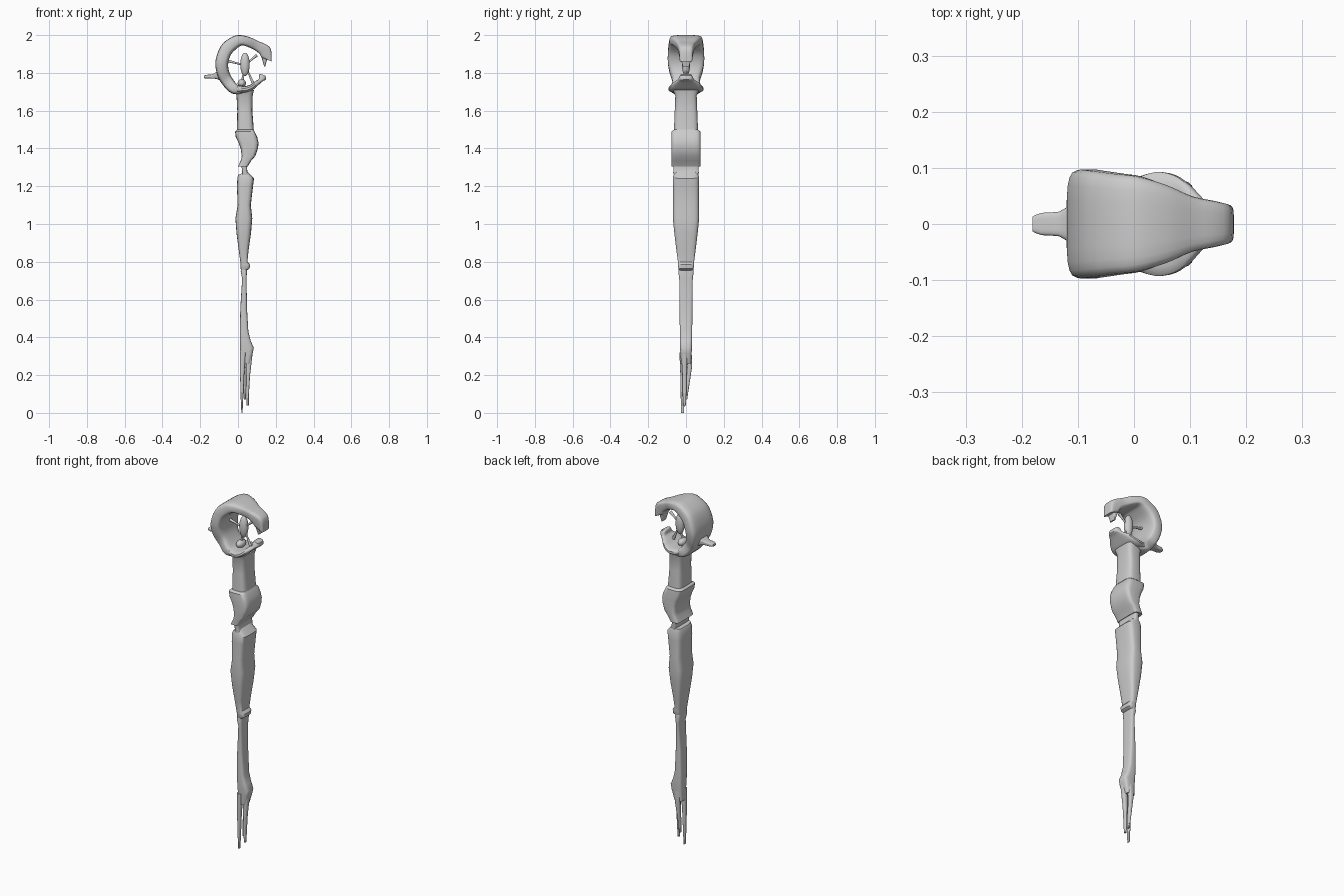
import bpy, bmesh, math
from mathutils import Vector


def catmull(rows, steps):
    """Smoothly resample rows of numbers."""
    if steps == 1:
        return rows
    out = []
    for i in range(len(rows) - 1):
        p0, p1 = rows[max(i - 1, 0)], rows[i]
        p2, p3 = rows[i + 1], rows[min(i + 2, len(rows) - 1)]
        for s in range(steps):
            t = s / steps
            out.append([0.5 * (2 * b + (c - a) * t + (2 * a - 5 * b + 4 * c - d) * t * t
                               + (3 * b - a - 3 * c + d) * t ** 3)
                        for a, b, c, d in zip(p0, p1, p2, p3)])
    return out + [rows[-1]]


def loft(name, rows, steps=1, power=0.45, sides=20, angle=40):
    """Rows: (x1, z1, x2, z2, half depth, y centre) - two edges of the front outline."""
    bm = bmesh.new()
    rings = []
    for x1, z1, x2, z2, hy, cy in catmull(rows, steps):
        mid, half = Vector(((x1 + x2) / 2, cy, (z1 + z2) / 2)), Vector(((x2 - x1) / 2, 0, (z2 - z1) / 2))
        ring = []
        for k in range(sides):
            a = 2 * math.pi * (k + 0.5) / sides
            c, s = math.cos(a), math.sin(a)
            u = math.copysign(abs(c) ** power, c)
            v = math.copysign(abs(s) ** power, s)
            ring.append(bm.verts.new(mid + half * u + Vector((0, hy * v, 0))))
        rings.append(ring)
    for a, b in zip(rings, rings[1:]):
        for k in range(sides):
            j = (k + 1) % sides
            bm.faces.new((a[k], a[j], b[j], b[k]))
    bm.faces.new(rings[0])
    bm.faces.new(rings[-1])
    bmesh.ops.recalc_face_normals(bm, faces=bm.faces)
    me = bpy.data.meshes.new(name)
    bm.to_mesh(me)
    bm.free()
    ob = bpy.data.objects.new(name, me)
    bpy.context.collection.objects.link(ob)
    smooth(ob, angle)
    return ob


def smooth(ob, angle=40):
    bpy.ops.object.select_all(action='DESELECT')
    ob.select_set(True)
    bpy.context.view_layer.objects.active = ob
    bpy.ops.object.shade_smooth_by_angle(angle=math.radians(angle))


def column(rows, cy=0):
    """Level sections (z, left x, right x, half depth)."""
    return [(a, z, b, z, hy, cy) for z, a, b, hy in rows]


def ball(name, loc, scale):
    bpy.ops.mesh.primitive_uv_sphere_add(segments=20, ring_count=12, radius=1, location=loc)
    ob = bpy.context.object
    ob.name, ob.scale = name, scale
    smooth(ob, 60)


def rod(name, pts):
    """Tapered round rod, points are (x, y, z, radius)."""
    cu = bpy.data.curves.new(name, 'CURVE')
    cu.dimensions, cu.bevel_depth, cu.bevel_resolution = '3D', 1, 3
    cu.use_fill_caps = True
    sp = cu.splines.new('POLY')
    sp.points.add(len(pts) - 1)
    for p, (x, y, z, r) in zip(sp.points, pts):
        p.co, p.radius = (x, y, z, 1), r
    bpy.context.collection.objects.link(bpy.data.objects.new(name, cu))


# Hooked head
loft("head_hook", [
    (0.045, 1.69, 0.045, 1.72, 0.060, 0), (-0.03, 1.69, 0.0, 1.735, 0.08, 0),
    (-0.08, 1.735, -0.035, 1.78, 0.072, 0), (-0.11, 1.79, -0.05, 1.82, 0.087, 0),
    (-0.12, 1.86, -0.05, 1.86, 0.097, 0), (-0.093, 1.94, -0.035, 1.90, 0.095, 0),
    (-0.05, 1.98, -0.005, 1.93, 0.090, 0), (0.0, 2.0, 0.02, 1.945, 0.085, 0),
    (0.06, 1.99, 0.05, 1.938, 0.070, 0), (0.11, 1.967, 0.085, 1.922, 0.050, 0),
    (0.15, 1.95, 0.115, 1.90, 0.042, 0), (0.175, 1.925, 0.125, 1.88, 0.037, 0),
    (0.178, 1.86, 0.155, 1.87, 0.033, 0)], steps=3)

# Tooth under the hook tip and spur at the back
loft("hook_tooth", column([(1.90, 0.12, 0.16, 0.03), (1.87, 0.128, 0.153, 0.026), (1.835, 0.138, 0.145, 0.018)]))
loft("back_spur", [(-0.08, 1.82, -0.08, 1.75, 0.045, 0), (-0.115, 1.805, -0.105, 1.765, 0.035, 0),
                   (-0.135, 1.793, -0.13, 1.77, 0.022, 0), (-0.165, 1.79, -0.165, 1.77, 0.020, 0),
                   (-0.181, 1.785, -0.181, 1.772, 0.013, 0)], steps=2)

# Lower jaw with upturned tip
loft("lower_jaw", [(-0.01, 1.695, 0.0, 1.735, 0.08, 0), (0.04, 1.695, 0.035, 1.73, 0.093, 0),
                   (0.078, 1.71, 0.065, 1.738, 0.088, 0), (0.105, 1.733, 0.09, 1.755, 0.07, 0),
                   (0.13, 1.755, 0.11, 1.768, 0.045, 0), (0.147, 1.765, 0.112, 1.79, 0.035, 0),
                   (0.145, 1.785, 0.12, 1.795, 0.028, 0)], steps=3, power=0.6)
ball("jaw_knob", (0.02, 0, 1.745), (0.022, 0.035, 0.022))

# Hanging gem and its struts
ball("gem", (0.037, 0, 1.845), (0.025, 0.022, 0.062))
for i, (x, z) in enumerate([(-0.06, 1.865), (0.10, 1.895), (0.085, 1.735), (0.02, 1.74)]):
    rod(f"gem_strut_{i + 1}", [(x, 0, z, 0.009), ((x + 0.037) / 2, 0, (z + 1.84) / 2, 0.005), (0.037, 0, 1.84, 0.006)])

# Upper grip
loft("upper_grip", column([
    (1.71, -0.015, 0.085, 0.07), (1.68, -0.008, 0.078, 0.057), (1.60, -0.004, 0.076, 0.060),
    (1.50, -0.006, 0.084, 0.064)]), power=0.5)
loft("grip_swell", column([
    (1.50, -0.004, 0.082, 0.062), (1.49, -0.016, 0.088, 0.076), (1.46, -0.012, 0.102, 0.078),
    (1.43, 0.003, 0.109, 0.078), (1.40, 0.014, 0.106, 0.078), (1.36, 0.020, 0.092, 0.078),
    (1.335, 0.014, 0.07, 0.077), (1.305, 0.0, 0.052, 0.076)]), power=0.35)

# Tilted collar between grip and middle shaft
loft("collar", [(0.015, 1.31, 0.05, 1.325, 0.07, 0), (0.02, 1.295, 0.048, 1.30, 0.066, 0),
                (0.022, 1.27, 0.05, 1.275, 0.068, 0), (0.02, 1.24, 0.06, 1.25, 0.06, 0)], power=0.35)

# Middle shaft
loft("middle_shaft", [(0.004, 1.262, 0.05, 1.278, 0.062, 0), (-0.003, 1.25, 0.085, 1.242, 0.069, 0)] + column([
    (1.20, -0.006, 0.08, 0.069), (1.10, -0.002, 0.068, 0.069), (1.03, -0.014, 0.076, 0.07),
    (0.95, -0.008, 0.069, 0.062), (0.86, 0.004, 0.056, 0.051), (0.80, 0.012, 0.05, 0.043),
    (0.785, 0.013, 0.064, 0.042), (0.765, 0.014, 0.062, 0.041), (0.755, 0.016, 0.048, 0.036)]), power=0.5)

# Lower shaft
loft("lower_shaft", column([
    (0.77, 0.018, 0.046, 0.035), (0.75, 0.014, 0.048, 0.041), (0.71, 0.022, 0.045, 0.036),
    (0.55, 0.012, 0.048, 0.034), (0.43, 0.010, 0.055, 0.033), (0.38, 0.010, 0.068, 0.033),
    (0.345, 0.011, 0.084, 0.032), (0.315, 0.012, 0.078, 0.030), (0.26, 0.012, 0.062, 0.026)]), power=0.5)

# Split tip: long, short and side prongs
loft("long_prong", column([(0.32, 0.011, 0.042, 0.017), (0.2, 0.011, 0.033, 0.012),
                           (0.08, 0.014, 0.028, 0.010), (0.0, 0.018, 0.024, 0.008)], -0.018), power=0.7)
loft("short_prong", column([(0.32, 0.04, 0.078, 0.016), (0.2, 0.043, 0.064, 0.012),
                            (0.10, 0.044, 0.058, 0.010), (0.04, 0.046, 0.057, 0.007)], -0.008), power=0.7)
loft("side_prong", [(0.02, 0.32, 0.06, 0.32, 0.016, 0.014), (0.024, 0.25, 0.052, 0.25, 0.013, 0.02),
                    (0.028, 0.15, 0.044, 0.15, 0.010, 0.008), (0.032, 0.07, 0.042, 0.07, 0.006, 0.0)], power=0.7)
